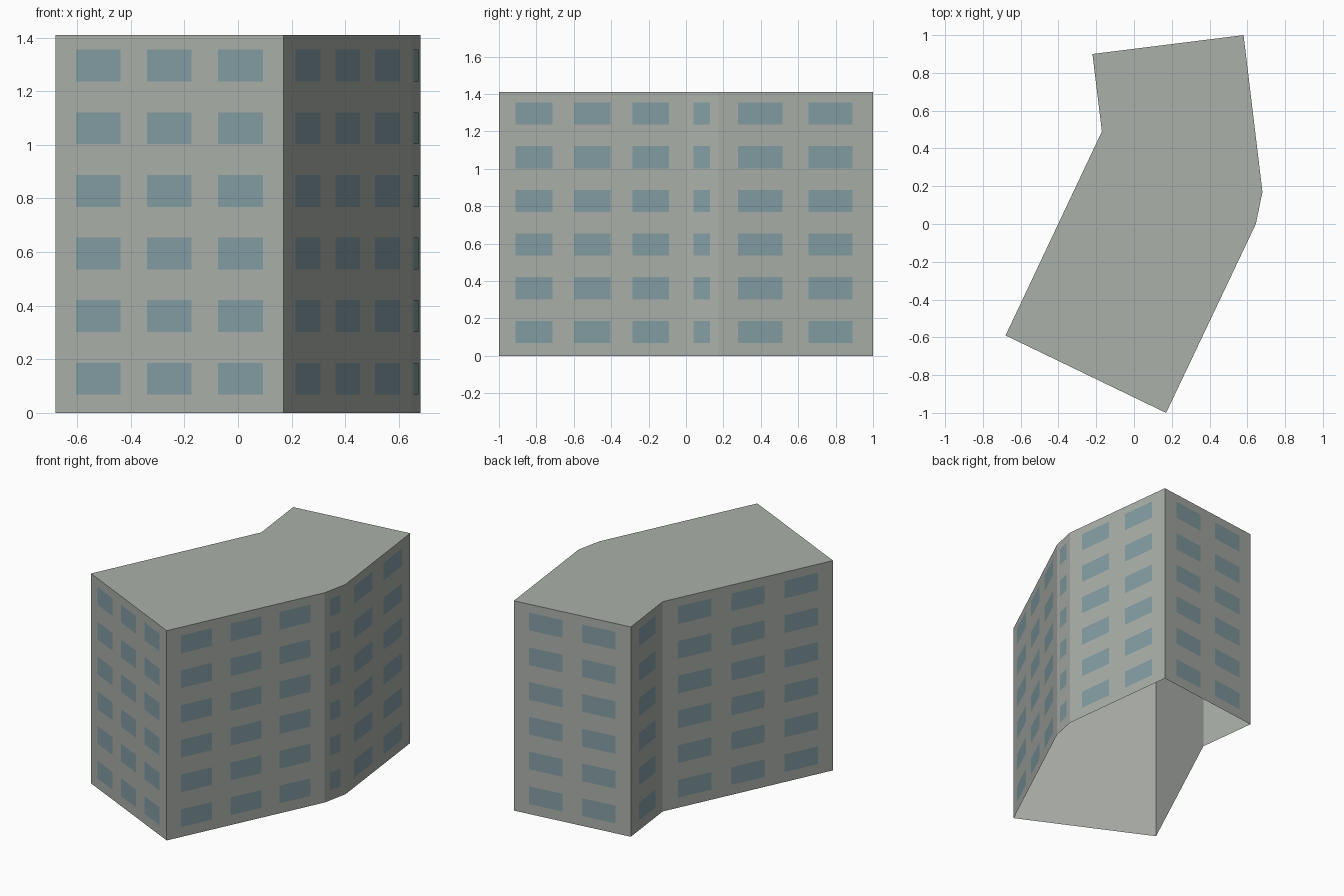
import bpy
from mathutils import Vector

cube = bpy.data.objects.get("Cube")
if cube:
    bpy.data.objects.remove(cube, do_unlink=True)

HEIGHT = 1.41
FLOORS = 6
# Footprint corner and number of windows on the wall that starts there
PLAN = [((-0.68, -0.59), 3), ((0.17, -1.0), 3), ((0.645, 0.0), 1),
        ((0.68, 0.17), 2), ((0.58, 1.0), 2), ((-0.22, 0.9), 1),
        ((-0.17, 0.49), 3)]


def material(name, color):
    mat = bpy.data.materials.new(name)
    mat.use_nodes = True
    mat.diffuse_color = color
    mat.node_tree.nodes["Principled BSDF"].inputs["Base Color"].default_value = color
    return mat


def mesh_object(name, verts, faces, mat):
    mesh = bpy.data.meshes.new(name)
    mesh.from_pydata(verts, [], faces)
    mesh.materials.append(mat)
    obj = bpy.data.objects.new(name, mesh)
    bpy.context.collection.objects.link(obj)
    return obj


concrete = material("grey_concrete", (0.41, 0.434, 0.402, 1))
glass = material("blue_grey_glass", (0.23, 0.341, 0.37, 1))

corners = [Vector((*p, 0)) for p, _ in PLAN]
count = len(corners)
up = Vector((0, 0, HEIGHT))

# Building shell: walls and flat roof, open underneath
verts = corners + [c + up for c in corners]
faces = [(i, (i + 1) % count, (i + 1) % count + count, i + count)
         for i in range(count)]
faces.append(tuple(range(count, 2 * count)))
mesh_object("building_shell", verts, faces, concrete)

# Window panes: thin plates in a regular grid on each wall
GAP, MARGIN = 0.59, 0.46      # relative to one window width
for w, (_, columns) in enumerate(PLAN):
    start, end = corners[w], corners[(w + 1) % count]
    along = end - start
    outward = Vector((along.y, -along.x, 0)).normalized() * 0.002
    width = 1 / (columns + GAP * (columns - 1) + 2 * MARGIN)
    verts, faces = [], []
    for floor in range(FLOORS):
        low = 0.068 + floor * 0.2335
        high = low + 0.119
        for col in range(columns):
            a = width * (MARGIN + col * (1 + GAP))
            base = len(verts)
            for t, z in ((a, low), (a + width, low), (a + width, high), (a, high)):
                verts.append(start + along * t + outward + Vector((0, 0, z)))
            faces.append(tuple(range(base, base + 4)))
    mesh_object(f"windows_wall_{w + 1}", verts, faces, glass)
